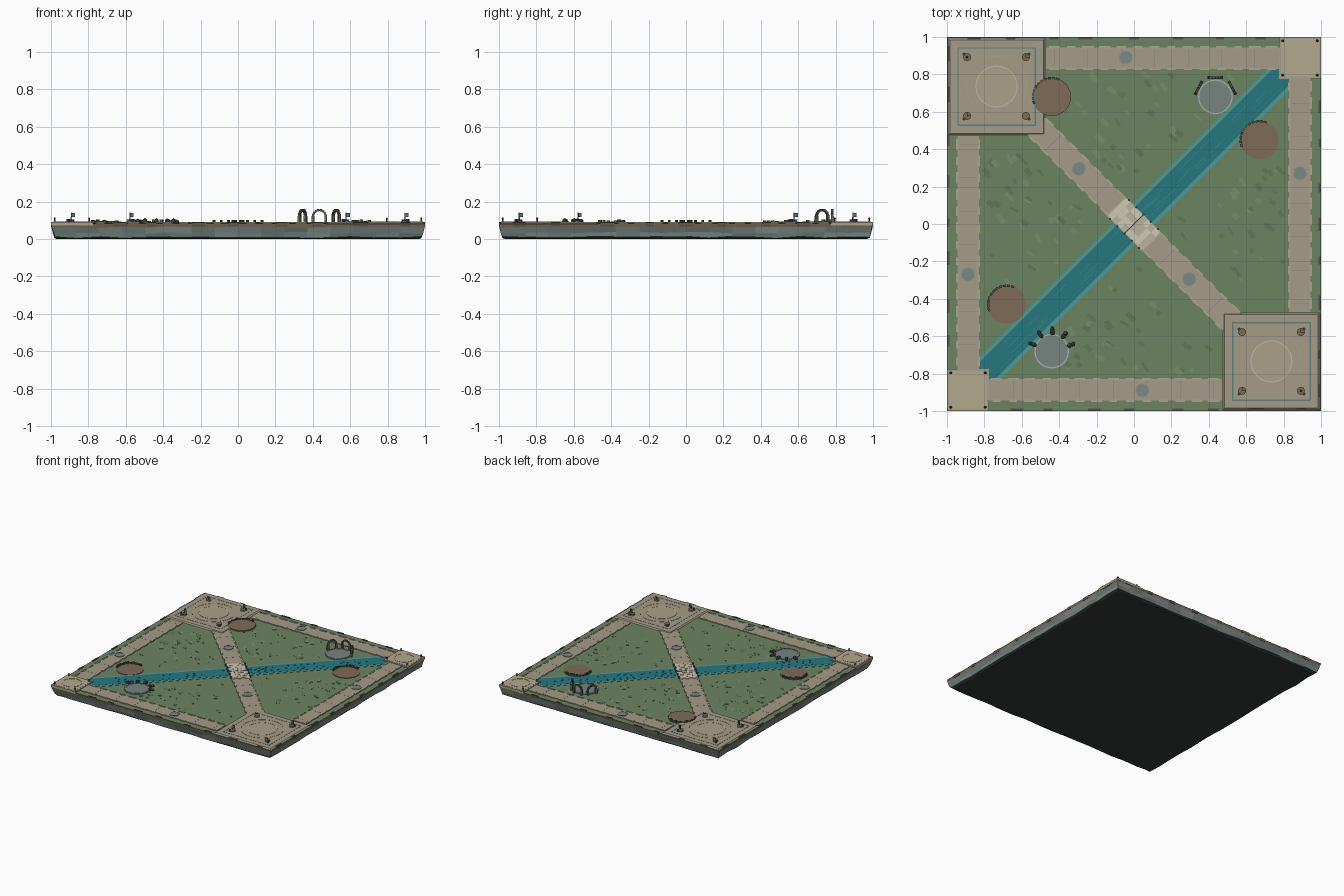
import bpy, bmesh, math, random
from mathutils import Matrix, Vector

if "Cube" in bpy.data.objects:
    bpy.data.objects.remove(bpy.data.objects["Cube"])

random.seed(7)
G = 0.083  # grass level
R45 = math.pi / 4
mats = {}


def mat(h):
    if h not in mats:
        m = bpy.data.materials.new("mat_" + h)
        c = [(int(h[i:i + 2], 16) / 255) ** 2.2 for i in (0, 2, 4)]
        m.diffuse_color = (*c, 1)
        m.use_nodes = True
        m.node_tree.nodes["Principled BSDF"].inputs["Base Color"].default_value = m.diffuse_color
        mats[h] = m
    return mats[h]


def finish(name, bm, *cols):
    me = bpy.data.meshes.new(name)
    bmesh.ops.recalc_face_normals(bm, faces=bm.faces)
    bm.to_mesh(me)
    bm.free()
    for c in cols:
        me.materials.append(mat(c))
    ob = bpy.data.objects.new(name, me)
    bpy.context.collection.objects.link(ob)
    return ob


def paint(verts, mi):
    for f in {f for v in verts for f in v.link_faces}:
        f.material_index = mi


def box(bm, x, y, z0, z1, sx, sy, rot=0, mi=0):
    M = Matrix.Translation((x, y, (z0 + z1) / 2)) @ Matrix.Rotation(rot, 4, 'Z') @ Matrix.Diagonal((sx, sy, z1 - z0, 1))
    paint(bmesh.ops.create_cube(bm, size=1, matrix=M)['verts'], mi)


def cyl(bm, x, y, z0, z1, r, r2=None, n=10, mi=0):
    M = Matrix.Translation((x, y, (z0 + z1) / 2))
    paint(bmesh.ops.create_cone(bm, cap_ends=True, segments=n, radius1=r, radius2=r if r2 is None else r2,
                                depth=z1 - z0, matrix=M)['verts'], mi)


def ring(bm, x, y, z0, z1, r, w, n=32, mi=0):
    rows = []
    for i in range(n):
        c, s = math.cos(i * math.tau / n), math.sin(i * math.tau / n)
        rows.append([bm.verts.new((x + q * c, y + q * s, z)) for q, z in
                     ((r - w, z0), (r - w, z1), (r, z1), (r, z0))])
    for i in range(n):
        a, b = rows[i], rows[(i + 1) % n]
        for j in range(4):
            bm.faces.new((a[j], a[(j + 1) % 4], b[(j + 1) % 4], b[j])).material_index = mi


def new():
    return bmesh.new()


# rocky slab: rings of vertices, jittered lower down
bm, N = new(), 16
per = [(-1 + 2 * i / N, -1) for i in range(N)]
per += [(-y, x) for x, y in per] + [(-x, -y) for x, y in per] + [(y, -x) for x, y in per]
loops = []
for r, z, j, jz in ((1, G, 0, 0), (.998, .064, .003, .005), (.99, .033, .006, .006), (.983, .01, .006, .005), (.968, 0, .006, 0)):
    loops.append([bm.verts.new((x * (r - random.uniform(0, j)), y * (r - random.uniform(0, j)),
                                z + random.uniform(-jz, jz))) for x, y in per])
for k in range(4):
    for i in range(4 * N):
        q = (i + 1) % (4 * N)
        f = bm.faces.new((loops[k][i], loops[k][q], loops[k + 1][q], loops[k + 1][i]))
        f.material_index = (1, random.choice((2, 3)), random.choice((2, 3)), 4)[k]
bm.faces.new(loops[0])
bm.faces.new(loops[-1]).material_index = 4
finish("ground_slab", bm, "6B8261", "7A6654", "6F7F7C", "7D8B86", "363C38")

# edge stones
bm = new()
for k in range(4):
    for i in range(9):
        t = -.88 + i * .22 + random.uniform(-.04, .04)
        p = Matrix.Rotation(k * math.pi / 2, 2) @ Vector((t, -.993))
        box(bm, p.x, p.y, .066, .088, random.uniform(.04, .08), .012, k * math.pi / 2)
finish("edge_stones", bm, "5A5248")

# grass patches, kept off the river and paths
bm = new()
for i in range(260):
    x, y = random.uniform(-.8, .8), random.uniform(-.8, .8)
    if abs(x - y) < .2 or abs(x + y) < .17 or (x * y < 0 and min(abs(x), abs(y)) > .4):
        continue
    box(bm, x, y, G, G + .0015, random.uniform(.02, .06), random.uniform(.012, .03), -R45 + random.uniform(-.3, .3),
        random.randrange(2))
finish("grass_patches", bm, "5F7756", "788C68")

# river with lighter banks
bm = new()
box(bm, 0, 0, G - .01, G + .002, 2.4, .165, R45, 0)
box(bm, 0, 0, G - .01, G + .003, 2.4, .125, R45, 1)
for v in bm.verts:  # shorten so the ends tuck under the corner pads
    v.co.x *= .98
    v.co.y *= .98
for i in range(36):
    t = random.uniform(-1.05, 1.05)
    o = random.uniform(-.04, .04)
    c = Vector((t - o, t + o)) * .7071
    box(bm, c.x, c.y, G, G + .004, random.uniform(.05, .12), .005, R45, 2)
finish("river", bm, "4F9A92", "2C757E", "35808A")


# paths with kerb stones and joints
def path(name, x0, y0, x1, y1, w):
    bm = new()
    a, d = Vector((x0, y0)), Vector((x1 - x0, y1 - y0))
    L, rot = d.length, math.atan2(d.y, d.x)
    d.normalize()
    nrm = Vector((-d.y, d.x))
    m = a + d * L / 2
    box(bm, m.x, m.y, G - .01, G + .004, L, w, rot)
    n = int(L / .085)
    for i in range(n):
        t = (i + .5) * L / n
        for s in (-1, 1):
            p = a + d * t + nrm * s * w / 2
            box(bm, p.x, p.y, G - .005, G + .007, random.uniform(.04, .065), .012, rot, 1)
        if i % 2:
            p = a + d * t
            box(bm, p.x, p.y, G, G + .0045, .003, w, rot, 2)
    finish(name, bm, "A39A86", "ADA38E", "878878")


for s, n in ((1, "a"), (-1, "b")):
    path("side_path_" + n, -.887 * s, -.78 * s, -.887 * s, .47 * s, .115)
    path("end_path_" + n, .78 * s, .887 * s, -.47 * s, .887 * s, .115)
    path("diagonal_path_" + n, -.53 * s, .53 * s, -.08 * s, .08 * s, .13)

    # path medallions
    bm = new()
    for x, y in ((-.045, .89), (-.295, .295), (-.887, -.27)):
        cyl(bm, x * s, y * s, G, G + .006, .038, n=16)
        ring(bm, x * s, y * s, G, G + .008, .038, .005, 16, 1)
    finish("path_medallions_" + n, bm, "7A8780", "8A938A")

    # plaza: sloped skirt, teal frame, rings
    px, py = -.735 * s, .735 * s
    bm = new()
    M = Matrix.Translation((px, py, G + .002)) @ Matrix.Rotation(R45, 4, 'Z')
    k = math.sqrt(2)
    bmesh.ops.create_cone(bm, cap_ends=True, segments=4, radius1=.265 * k, radius2=.25 * k, depth=.012, matrix=M)
    for v in bm.verts:  # square the corners to the axes
        o = v.co - Vector((px, py, 0))
        if min(abs(o.x), abs(o.y)) < .1:
            q = Matrix.Rotation(R45, 2) @ Vector((o.x, o.y))
            v.co.x, v.co.y = px + q.x, py + q.y
    T = G + .008
    for e in (-1, 1):
        box(bm, px + e * .207, py, T - .002, T + .001, .006, .42, 0, 1)
        box(bm, px, py + e * .207, T - .002, T + .001, .42, .006, 0, 1)
    cyl(bm, px, py, T - .002, T + .0008, .11, n=32, mi=4)
    ring(bm, px, py, T - .002, T + .002, .112, .005, 40, 2)
    ring(bm, px, py, T - .002, T + .0015, .162, .003, 40, 3)
    finish("plaza_" + n, bm, "A39A86", "5F7F7C", "C2BBA6", "B0A27C", "A99F88")

    # plaza fittings: pedestal bowls, two with flag poles, one plain post
    bm = new()
    for ex in (-1, 1):
        for ey in (-1, 1):
            x, y = px + ex * .157, py + ey * .157
            cyl(bm, x, y, T, T + .008, .02, .016, 8)
            cyl(bm, x, y, T + .008, T + .014, .011, .022, 8)
            box(bm, x + ex * .016, y + ey * .016, T, T + .016, .014, .014, R45, 1)
            if ex == ey:
                cyl(bm, x, y, T, .142, .0025, n=6, mi=1)
                box(bm, x + .011, y, .118, .138, .018, .003, 0, 2)
                box(bm, x, y + .011, .118, .138, .003, .018, 0, 2)
            elif ex * s < 0:
                cyl(bm, x, y, T, .116, .005, .003, 6, 1)
                cyl(bm, x, y, .112, .12, .006, .001, 6, 1)
    finish("plaza_fittings_" + n, bm, "7C6B52", "45443C", "3A8088")

    # corner pads with rings and posts
    c = .888 * s
    bm = new()
    box(bm, c, c, G - .01, G + .009, .224, .224)
    box(bm, c, c, G, G + .010, .2, .2, 0, 1)
    ring(bm, c, c, G, G + .012, .075, .003, 32, 2)
    for ex in (-1, 1):
        for ey in (-1, 1):
            x, y = c + ex * .092, c + ey * .092
            cyl(bm, x, y, G, .11, .005, .004, 6, 3)
            cyl(bm, x, y, .107, .115, .007, .003, 6, 3)
    finish("corner_pad_" + n, bm, "A89F88", "B0A78D", "BBAA7C", "3E3E38")

# bridge deck of pale slabs with low posts
bm = new()
box(bm, 0, 0, G - .01, G + .006, .27, .14, -R45, 1)
d, w = Vector((1, -1)) / 2 ** .5, Vector((1, 1)) / 2 ** .5
for i in range(8):
    for j in range(4):
        p = d * (i - 3.5) * .032 + w * (j - 1.5) * .033
        box(bm, p.x, p.y, G, G + random.uniform(.007, .009), .03, .031, -R45, (i + j + random.randrange(2)) % 2)
for i in range(5):
    for e in (-1, 1):
        p = d * (i - 2) * .055 + w * e * .072
        box(bm, p.x, p.y, G, .102, .01, .01, -R45, 2)
box(bm, 0, 0, G, G + .0095, .004, .14, -R45, 2)
finish("bridge", bm, "CFC8B6", "B9B19C", "4A4A42")

# earth clearings with a broken stone rim on the far side
for k, (x, y) in enumerate(((-.44, .68), (.67, .45), (-.68, -.43))):
    bm = new()
    cyl(bm, x, y, G - .01, G + .009 if k == 0 else G + .004, .103, n=24)
    for i in range(11):
        a = math.radians(72 + i * 12.5)
        box(bm, x + .1 * math.cos(a), y + .1 * math.sin(a), G, random.uniform(.093, .104),
            .012, .017, a + random.uniform(-.2, .2), 1)
    finish("earth_clearing_%d" % k, bm, "7D6A58", "55504A")

# stone circles: one with arches, one with boulders
for nm, x, y in (("arch", .435, .68), ("boulder", -.44, -.68)):
    bm = new()
    cyl(bm, x, y, G - .01, G + .005, .098, n=24)
    ring(bm, x, y, G, G + .008, .092, .006, 32, 1)
    finish(nm + "_circle_floor", bm, "76837F", "A9B0A8")

bm = new()
for deg in (28, 90, 152):
    a = math.radians(deg)
    F = Matrix.Translation((.435 + .102 * math.cos(a), .68 + .102 * math.sin(a), G)) @ Matrix.Rotation(a + math.pi / 2, 4, 'Z')
    h, r = .038, .034
    pts = [(e * r, z, 0) for e in (-1, 1) for z in (.007, .021, .034)]
    pts += [(r * math.cos(t), h + r * math.sin(t), t - math.pi / 2) for t in [math.pi * (i + .5) / 8 for i in range(8)]]
    for u, z, t in pts:
        horiz = t != 0
        M = F @ Matrix.Translation((u, 0, z)) @ Matrix.Rotation(-t, 4, 'Y') @ Matrix.Diagonal(
            (.0125, .014, .0125, 1) if horiz else (.014, .016, .0135, 1))
        paint(bmesh.ops.create_cube(bm, size=1, matrix=M)['verts'], random.randrange(2))
finish("ruined_arches", bm, "55564E", "68685E")

bm = new()
for deg in (18, 52, 88, 124, 160):
    a = math.radians(deg)
    for r, sz, hz in ((.1, .016, .016), (.12, .014, .012)):
        M = Matrix.Translation((-.44 + r * math.cos(a), -.68 + r * math.sin(a), G + hz * .8)) @ Matrix.Rotation(
            a, 4, 'Z') @ Matrix.Diagonal((sz, sz * .85, hz, 1))
        vs = bmesh.ops.create_icosphere(bm, subdivisions=1, radius=1, matrix=M)['verts']
        for v in vs:
            v.co += Vector([random.uniform(-.002, .002) for _ in range(3)])
finish("boulders", bm, "4E504A")
